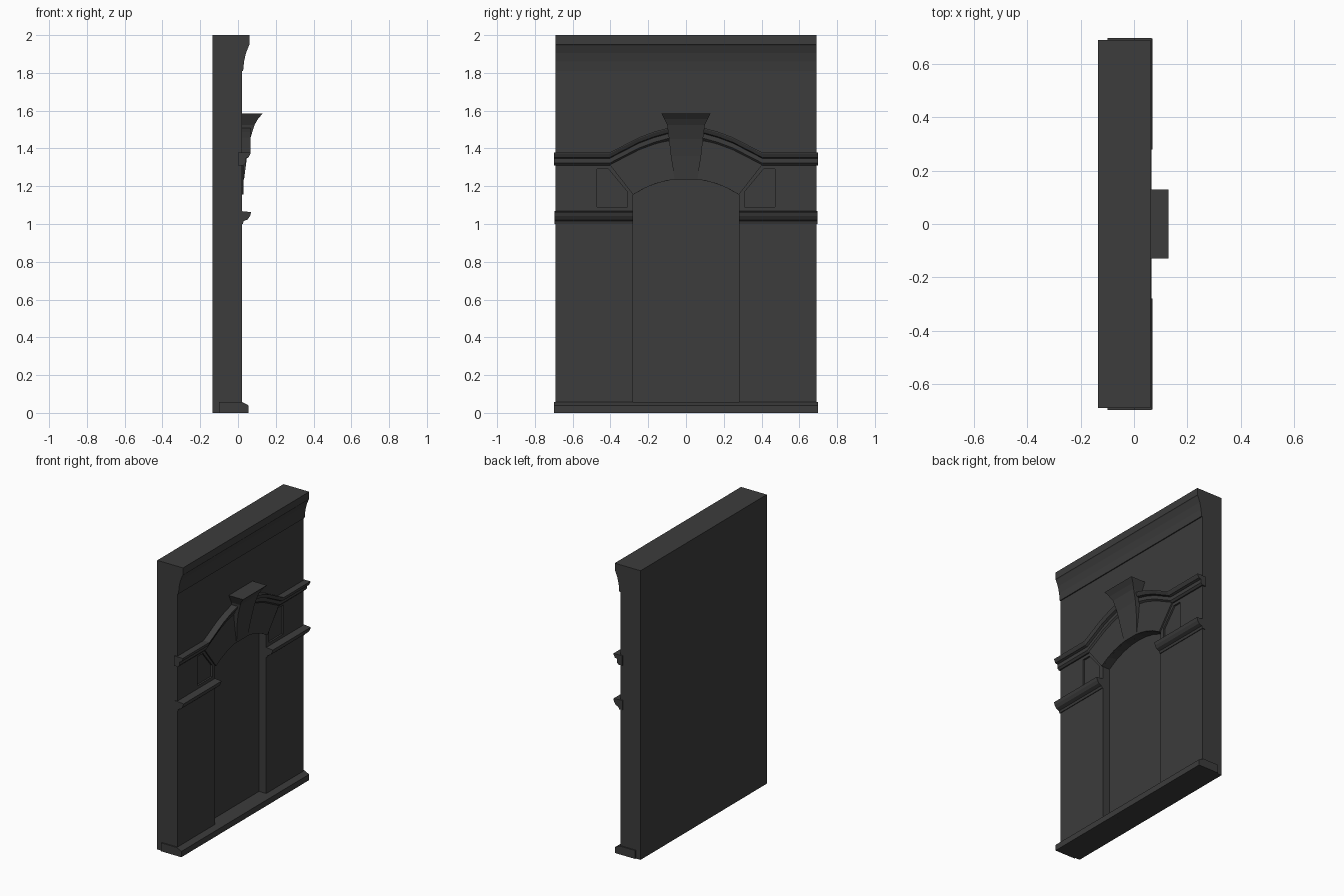
import bpy, bmesh
from math import sqrt

if "Cube" in bpy.data.objects:
    bpy.data.objects.remove(bpy.data.objects["Cube"], do_unlink=True)

stone = bpy.data.materials.new("dark_grey_stone")
stone.use_nodes = True
GREY = (0.045, 0.045, 0.045, 1)
stone.diffuse_color = GREY
stone.node_tree.nodes["Principled BSDF"].inputs["Base Color"].default_value = GREY

HALF, BACK, FACE, NICHE = 0.69, -0.135, 0.02, -0.035


def loft(name, sections):
    """Closed solid through matching rings of points."""
    bm = bmesh.new()
    rings = [[bm.verts.new(p) for p in ring] for ring in sections]
    n = len(rings[0])
    for a, b in zip(rings, rings[1:]):
        for i in range(n):
            j = (i + 1) % n
            bm.faces.new((a[i], a[j], b[j], b[i]))
    bm.faces.new(rings[0])
    bm.faces.new(rings[-1][::-1])
    bmesh.ops.recalc_face_normals(bm, faces=bm.faces)
    mesh = bpy.data.meshes.new(name)
    bm.to_mesh(mesh)
    bm.free()
    mesh.materials.append(stone)
    ob = bpy.data.objects.new(name, mesh)
    bpy.context.collection.objects.link(ob)
    return ob


def plate(name, outline, x0, x1):
    """Extrude a (y, z) outline from x0 to x1."""
    return loft(name, [[(x, y, z) for y, z in outline] for x in (x0, x1)])


def moulding(name, profile, path):
    """Carry an (x, z) profile along a (y, z) path."""
    return loft(name, [[(x, y, z + h) for x, h in profile] for y, z in path])


def carve(target, cutter):
    mod = target.modifiers.new("carve", "BOOLEAN")
    mod.operation, mod.solver, mod.object = "DIFFERENCE", "EXACT", cutter
    bpy.context.view_layer.update()
    graph = bpy.context.evaluated_depsgraph_get()
    target.data = bpy.data.meshes.new_from_object(target.evaluated_get(graph))
    target.modifiers.clear()
    bpy.data.objects.remove(cutter, do_unlink=True)


def arch_z(y):
    return 0.735 + sqrt(0.505 ** 2 - y * y)


# Wall slab with arched niche
wall = plate("wall", [(-HALF, 0), (HALF, 0), (HALF, 2), (-HALF, 2)], BACK, FACE)
arc = [(0.28 - 0.07 * i, arch_z(0.28 - 0.07 * i)) for i in range(9)]
carve(wall, plate("niche_cutter", [(-0.28, 0.055), (0.28, 0.055)] + arc, NICHE, 0.2))

# Sunk spandrel panels
panel = [(0.47, 1.09), (0.47, 1.29), (0.41, 1.29), (0.31, 1.17), (0.31, 1.09)]
for s in (1, -1):
    carve(wall, plate("panel_cutter", [(s * y, z) for y, z in panel], 0.008, 0.2))

# Base plinth and top cornice
moulding("base_plinth", [(-0.1, 0), (0.055, 0), (0.055, 0.04), (0.02, 0.058), (-0.1, 0.058)],
         [(-HALF - 0.008, 0), (HALF + 0.008, 0)])
moulding("cornice", [(0, 1.81), (0.027, 1.81), (0.032, 1.86), (0.042, 1.905),
                     (0.058, 1.945), (0.062, 1.95), (0.062, 2), (0, 2)],
         [(-HALF, 0), (HALF, 0)])

sill = [(0, 1.0), (0.025, 1.0), (0.03, 1.015), (0.052, 1.025), (0.064, 1.043),
        (0.07, 1.063), (0.02, 1.068), (0, 1.068)]
band = [(0, 0), (0.028, 0), (0.04, 0.012), (0.04, 0.037), (0.056, 0.042),
        (0.066, 0.062), (0.066, 0.068), (0, 0.068)]
band_path = [(0.698, 1.31), (0.405, 1.31), (0.25, 1.39), (0.17, 1.42), (0.08, 1.445)]

for side, s in (("left", 1), ("right", -1)):
    moulding(side + "_impost_sill", sill, [(s * 0.28, 0), (s * (HALF + 0.005), 0)])
    moulding(side + "_band_moulding", band, [(s * y, z) for y, z in band_path])
    # Raised arch stones between niche and band
    inner = [(0.04 + 0.06 * i, arch_z(0.04 + 0.06 * i)) for i in range(5)]
    outer = [(0.405, 1.315), (0.25, 1.395), (0.17, 1.425), (0.04, 1.45)]
    plate(side + "_arch_stones", [(s * y, z) for y, z in inner + outer], 0.0, 0.03)

# Flared keystone: height, half width, front
steps = [(1.235, 0.06, 0.032), (1.36, 0.08, 0.048), (1.45, 0.09, 0.064),
         (1.525, 0.1, 0.088), (1.555, 0.115, 0.105), (1.585, 0.13, 0.13)]
loft("keystone", [[(0, -w, z), (x, -w, z), (x, w, z), (0, w, z)] for z, w, x in steps])
